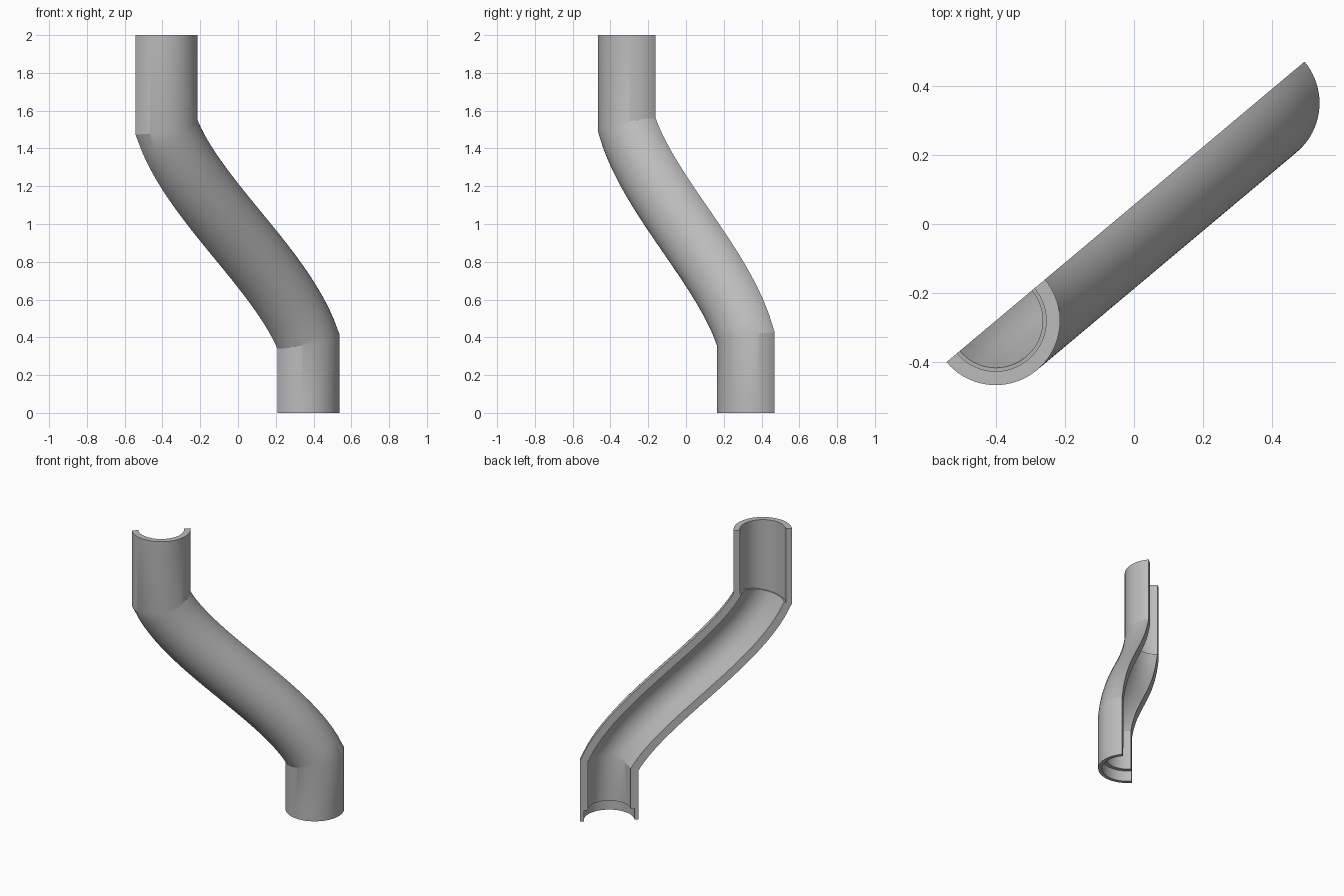
import bpy, bmesh
from math import sin, cos, tan, pi, radians
from mathutils import Vector

cube = bpy.data.objects.get("Cube")
if cube:
    bpy.data.objects.remove(cube, do_unlink=True)

OUTER, WIDE_BORE, BORE, SOCKET = 0.186, 0.146, 0.136, 0.162
TURN, KINK, ARC, BENDS = radians(40), radians(25), 40, 28

# Bend plane axis, and the side on which the half shell lies
along = Vector((cos(TURN), sin(TURN), 0))
side = Vector((sin(TURN), -cos(TURN), 0))
up = Vector((0, 0, 1))
top = Vector((-0.4, -0.28, 1.515))
low = top + along * 0.98 - up * 1.13

# S-shaped centre line
lean = (along * sin(KINK) - up * cos(KINK)) * 0.42
p = [top, top + lean, low - lean, low]


def centre(t):
    s = 1 - t
    return p[0]*s**3 + p[1]*3*s*s*t + p[2]*3*s*t*t + p[3]*t**3


def slope(t):
    s = 1 - t
    d = (p[1]-p[0])*s*s + (p[2]-p[1])*2*s*t + (p[3]-p[2])*t*t
    return side.cross(d).normalized()


def at_height(point, z):
    return Vector((point.x, point.y, z))


# Stations down the pipe: centre, width axis, bore radius
mitre = along + up * tan(KINK / 2)
stations = [(at_height(top, 2), along, WIDE_BORE),
            (top, mitre, WIDE_BORE), (top, mitre, BORE)]
for i in range(1, BENDS):
    t = i / BENDS
    axis = slope(t)
    if axis.dot(along) < 0:
        axis = -axis
    stations.append((centre(t), axis, BORE))
stations += [(low, mitre, BORE),
             (at_height(low, 0.075), along, BORE),
             (at_height(low, 0.075), along, SOCKET),
             (at_height(low, 0), along, SOCKET)]

bm = bmesh.new()


def arc(c, axis, r):
    return [bm.verts.new(c + axis * r * cos(a) + side * r * sin(a))
            for a in (pi * k / ARC for k in range(ARC + 1))]


def strip(a, b):
    for k in range(ARC):
        bm.faces.new((a[k], a[k+1], b[k+1], b[k]))


# Outer wall, bore with its ledges, and the flat cut faces
rings = [(arc(c, axis, OUTER), arc(c, axis, r)) for c, axis, r in stations]
for i, ((o1, n1), (o2, n2)) in enumerate(zip(rings, rings[1:])):
    strip(n1, n2)
    if (stations[i][0] - stations[i+1][0]).length > 0.001:
        strip(o1, o2)
        for k in (0, ARC):
            bm.faces.new((o1[k], o2[k], n2[k], n1[k]))
# End rims
for o, n in (rings[0], rings[-1]):
    strip(o, n)
bmesh.ops.remove_doubles(bm, verts=bm.verts, dist=0.0001)
loose = [v for v in bm.verts if not v.link_faces]
bmesh.ops.delete(bm, geom=loose, context='VERTS')
bmesh.ops.recalc_face_normals(bm, faces=bm.faces)

mesh = bpy.data.meshes.new("half_pipe")
bm.to_mesh(mesh)
bm.free()
pipe = bpy.data.objects.new("half_pipe", mesh)
bpy.context.collection.objects.link(pipe)

grey = bpy.data.materials.new("grey_plastic")
grey.use_nodes = True
colour = (0.5, 0.5, 0.5, 1)
grey.diffuse_color = colour
grey.node_tree.nodes["Principled BSDF"].inputs["Base Color"].default_value = colour
mesh.materials.append(grey)

bpy.ops.object.select_all(action='DESELECT')
pipe.select_set(True)
bpy.context.view_layer.objects.active = pipe
bpy.ops.object.shade_smooth_by_angle(angle=radians(22))
